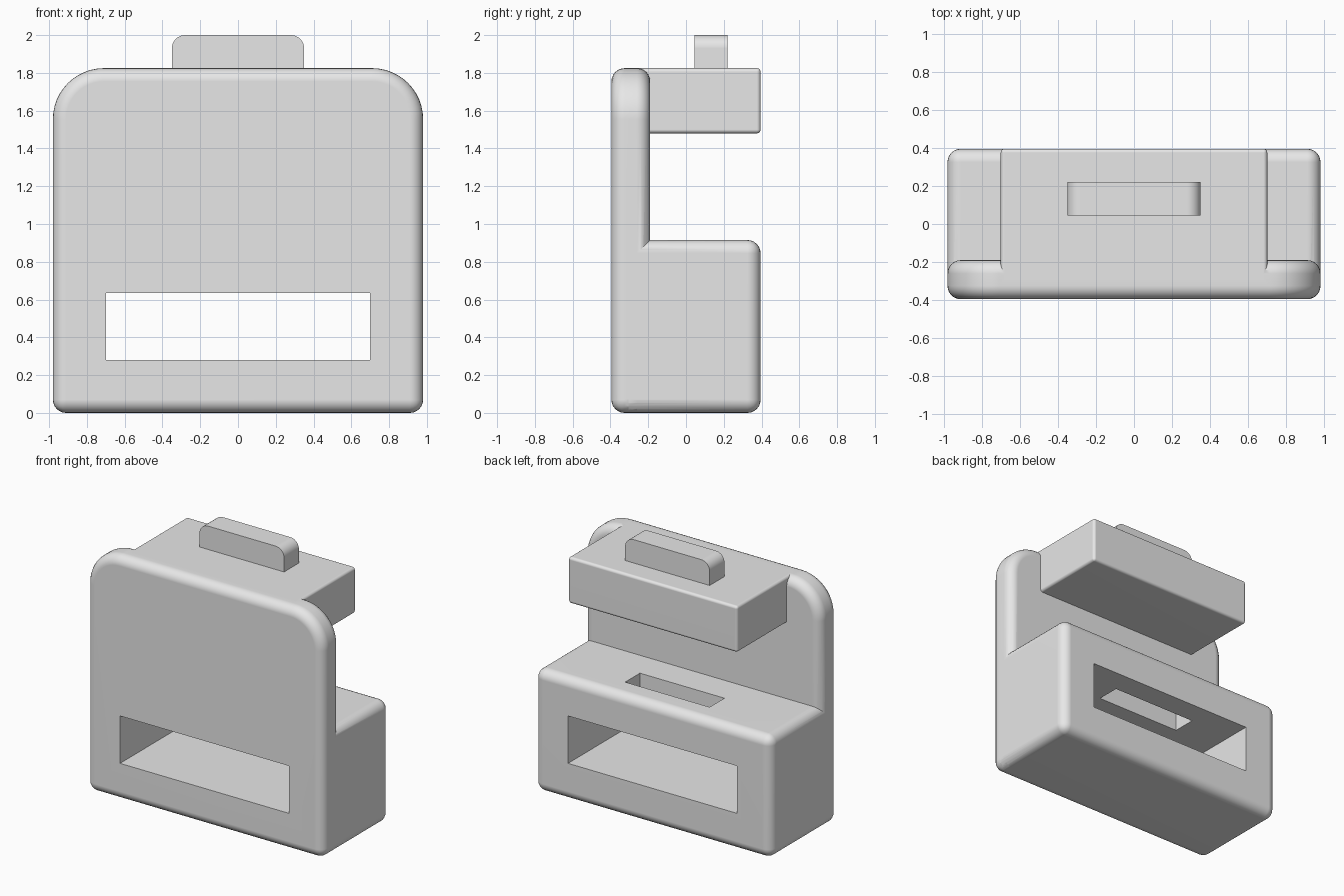
import bpy
import bmesh
import math

cube = bpy.data.objects.get("Cube")
if cube:
    bpy.data.objects.remove(cube, do_unlink=True)

grey = bpy.data.materials.new("light grey plastic")
grey.use_nodes = True
colour = (0.8, 0.8, 0.8, 1)
grey.diffuse_color = colour
grey.node_tree.nodes["Principled BSDF"].inputs["Base Color"].default_value = colour


def activate(obj):
    bpy.ops.object.select_all(action='DESELECT')
    obj.select_set(True)
    bpy.context.view_layer.objects.active = obj


def apply(obj, mod):
    activate(obj)
    bpy.ops.object.modifier_apply(modifier=mod.name)


def slab(name, half_width, y0, y1, z0, z1, top_radius=0, bevel=0):
    """Front outline with optional round top corners, extruded from y0 to y1."""
    outline = [(-half_width, z0), (half_width, z0)]
    if top_radius:
        steps = 12
        for side in (1, -1):
            cx, cz = side * (half_width - top_radius), z1 - top_radius
            arc = [math.pi / 2 * i / steps for i in range(steps + 1)]
            pts = [(cx + side * top_radius * math.cos(a), cz + top_radius * math.sin(a)) for a in arc]
            outline += pts[::side]
    else:
        outline += [(half_width, z1), (-half_width, z1)]
    bm = bmesh.new()
    face = bm.faces.new([bm.verts.new((x, y0, z)) for x, z in outline])
    out = bmesh.ops.extrude_face_region(bm, geom=[face])
    moved = [v for v in out["geom"] if isinstance(v, bmesh.types.BMVert)]
    bmesh.ops.translate(bm, verts=moved, vec=(0, y1 - y0, 0))
    bmesh.ops.recalc_face_normals(bm, faces=bm.faces)
    mesh = bpy.data.meshes.new(name)
    bm.to_mesh(mesh)
    bm.free()
    mesh.materials.append(grey)
    obj = bpy.data.objects.new(name, mesh)
    bpy.context.collection.objects.link(obj)
    if bevel:
        mod = obj.modifiers.new("rounded edges", 'BEVEL')
        mod.width, mod.segments = bevel, 6
        mod.limit_method = 'ANGLE'
        apply(obj, mod)
    return obj


def combine(target, other, operation):
    mod = target.modifiers.new(operation, 'BOOLEAN')
    mod.operation, mod.solver, mod.object = operation, 'EXACT', other
    apply(target, mod)
    bpy.data.objects.remove(other, do_unlink=True)


def smooth(obj):
    activate(obj)
    bpy.ops.object.shade_smooth_by_angle(angle=math.radians(30))
    mod = obj.modifiers.new("flat panels", 'WEIGHTED_NORMAL')
    mod.keep_sharp = True


# Body: tall front plate, lower base and upper block
body = slab("body", 0.98, -0.395, -0.19, 0, 1.825, top_radius=0.27, bevel=0.07)
base = slab("base", 0.98, -0.375, 0.395, 0, 0.915, bevel=0.07)
block = slab("upper_block", 0.70, -0.31, 0.395, 1.48, 1.825, bevel=0.02)
combine(body, base, 'UNION')
combine(body, block, 'UNION')

# Wide window through the base, and the slot above it
combine(body, slab("window_cutter", 0.70, -0.6, 0.6, 0.28, 0.635), 'DIFFERENCE')
combine(body, slab("slot_cutter", 0.35, 0.045, 0.22, 0.5, 1.1), 'DIFFERENCE')
smooth(body)

# Tab standing on the upper block
smooth(slab("top_tab", 0.35, 0.045, 0.22, 1.75, 2.0, top_radius=0.07))
